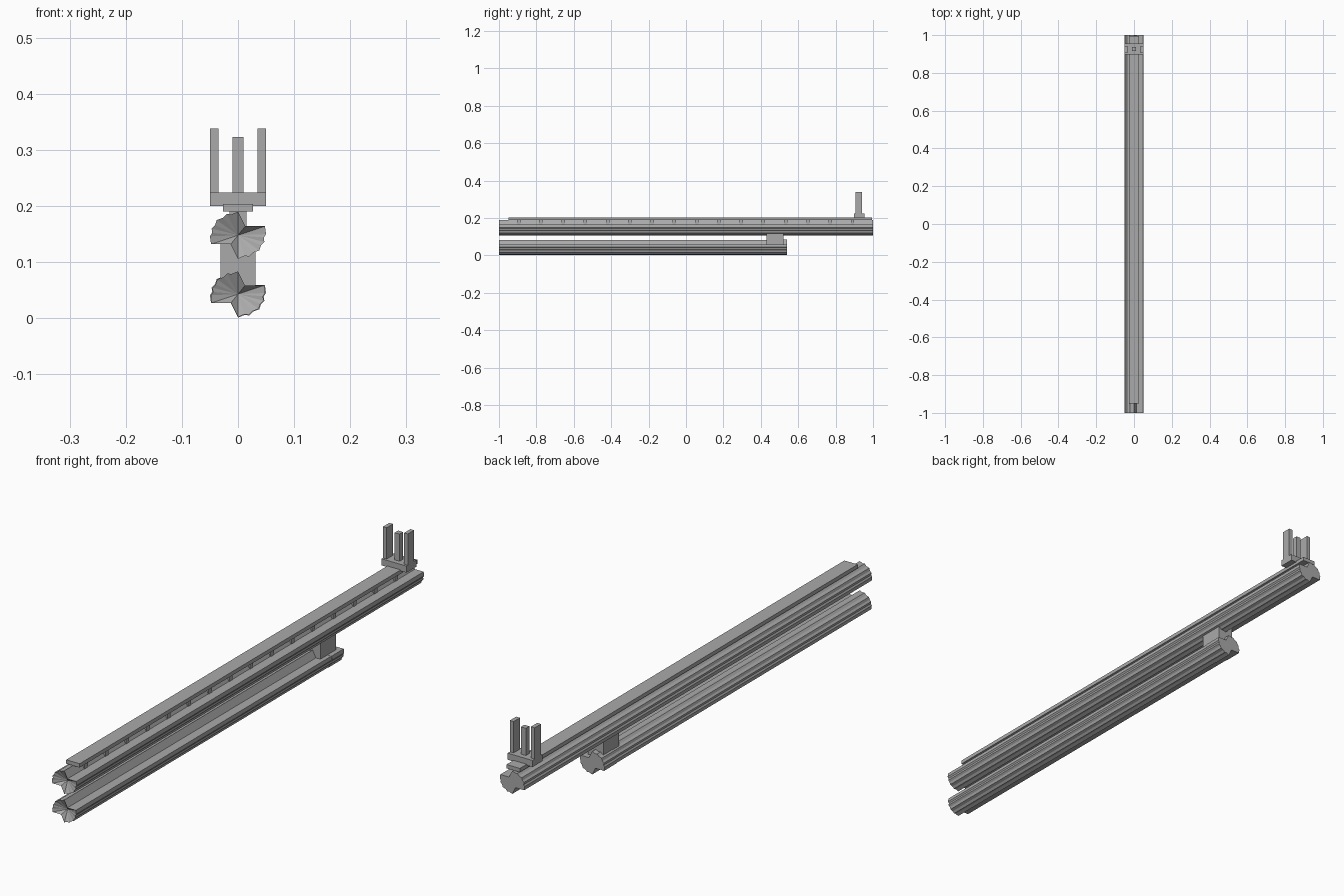
import bpy, bmesh
from mathutils import Vector

if "Cube" in bpy.data.objects:
    bpy.data.objects.remove(bpy.data.objects["Cube"])

metal = bpy.data.materials.new("grey metal")
metal.diffuse_color = (0.4, 0.4, 0.4, 1)
metal.use_nodes = True
metal.node_tree.nodes["Principled BSDF"].inputs["Base Color"].default_value = metal.diffuse_color


def finish(name, bm):
    bmesh.ops.recalc_face_normals(bm, faces=bm.faces)
    me = bpy.data.meshes.new(name)
    bm.to_mesh(me)
    bm.free()
    me.materials.append(metal)
    ob = bpy.data.objects.new(name, me)
    bpy.context.collection.objects.link(ob)
    return ob


def add_box(bm, x, y, z):
    made = bmesh.ops.create_cube(bm, size=1)["verts"]
    for v in made:
        v.co = Vector([(a + b) / 2 + c * (b - a) for c, (a, b) in zip(v.co, (x, y, z))])


def box(name, x, y, z):
    bm = bmesh.new()
    add_box(bm, x, y, z)
    return finish(name, bm)


# Half of the grooved section; the other half is its half-turn
half = [(-0.048, -0.016), (-0.013, -0.016), (0, -0.042), (0.012, -0.037),
        (0.02, -0.038), (0.027, -0.031), (0.038, -0.027), (0.041, -0.018),
        (0.047, -0.012), (0.046, -0.004), (0.05, 0.002)]
section = half + [(-x, -z) for x, z in half]


def tube(name, y0, y1, zc, scale=1.0, dish=0.02):
    """Grooved bar with a slightly dished front end."""
    bm = bmesh.new()
    rings = [[bm.verts.new((x * scale, y, zc + z * scale)) for x, z in section] for y in (y0, y1)]
    hub = bm.verts.new((0, y0 + dish, zc))
    n = len(section)
    for i in range(n):
        j = (i + 1) % n
        bm.faces.new((rings[0][i], rings[0][j], rings[1][j], rings[1][i]))
        bm.faces.new((rings[0][j], rings[0][i], hub))
    bm.faces.new(rings[1])
    return finish(name, bm)


# Long upper tube, shorter lower tube and its end cap
tube("upper_tube", -1, 1, 0.148)
tube("lower_tube", -1, 0.475, 0.043, 0.97)
tube("lower_end_cap", 0.47, 0.54, 0.043, 1.0, 0)

# Block joining the two tubes
box("joining_block", (-0.031, 0.031), (0.43, 0.52), (0.037, 0.137))

# Top rail on evenly spaced feet
box("rail_plate", (-0.027, 0.027), (-0.95, 0.995), (0.19, 0.204))
bm = bmesh.new()
for i in range(16):
    y = -0.895 + i * 0.119
    add_box(bm, (-0.015, 0.015), (y - 0.009, y + 0.009), (0.15, 0.192))
finish("rail_feet", bm)

# Sight base with two guards and a centre post
box("sight_base", (-0.05, 0.05), (0.898, 0.955), (0.2, 0.224))
for name, s in (("left_guard", -1), ("right_guard", 1)):
    box(name, sorted((s * 0.035, s * 0.05)), (0.906, 0.942), (0.222, 0.338))
box("sight_post", (-0.01, 0.01), (0.916, 0.936), (0.222, 0.323))
